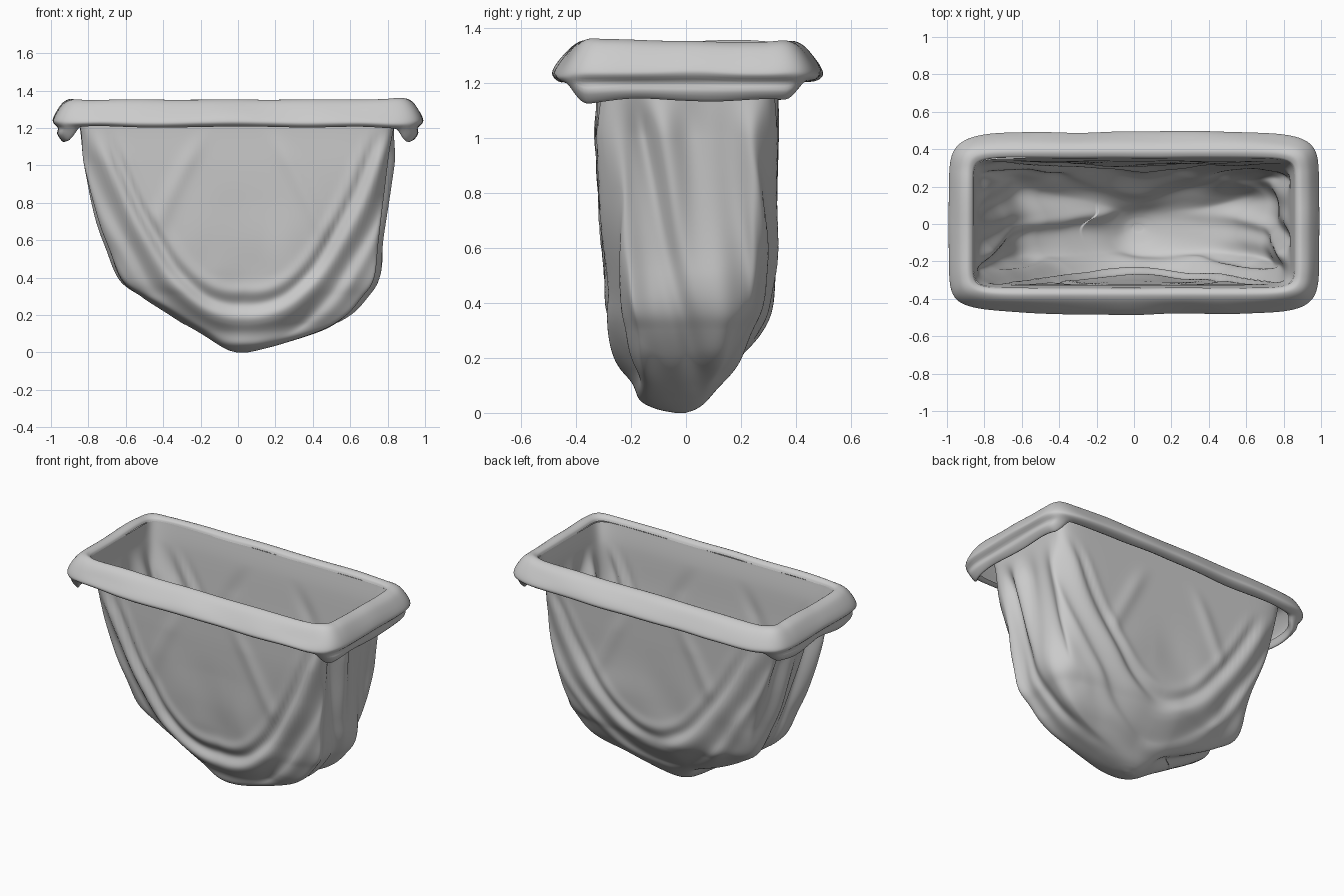
import bpy, bmesh, math
from mathutils import Vector, noise

if "Cube" in bpy.data.objects:
    bpy.data.objects.remove(bpy.data.objects["Cube"])

SEG = 280


def smooth(a, b, t):
    t = max(0.0, min(1.0, (t - a) / (b - a)))
    return t * t * (3 - 2 * t)


def bump(t, centre, width):
    return math.exp(-((t - centre) / width) ** 2)


def resample(rows, steps):
    # Catmull-Rom interpolation between key cross-sections
    out = []
    for i in range(len(rows) - 1):
        p = [rows[max(0, min(len(rows) - 1, i + k))] for k in (-1, 0, 1, 2)]
        for s in range(steps):
            t = s / steps
            out.append([0.5 * (2 * b + (c - a) * t + (2 * a - 5 * b + 4 * c - d) * t * t
                               + (3 * b - a - 3 * c + d) * t ** 3) for a, b, c, d in zip(*p)])
    return out + [list(rows[-1])]


def loft(name, rows, steps, deform, close=False):
    bm = bmesh.new()
    rings = []
    for z, x0, x1, y0, y1, n in resample(rows, steps):
        ring = []
        for i in range(SEG):
            a = 2 * math.pi * i / SEG
            c, s = math.cos(a), math.sin(a)
            # lower front corners are drawn in more than back corners
            m = 2 + (n - 2) * (1 - 0.4 * smooth(0.2, -0.5, s) * smooth(1.1, 0.6, z))
            r = (abs(c) ** m + abs(s) ** m) ** (-1 / m)
            p = Vector(((x0 + x1) / 2 + (x1 - x0) / 2 * r * c,
                        (y0 + y1) / 2 + (y1 - y0) / 2 * r * s, z))
            ring.append(bm.verts.new(deform(p, r * c, r * s)))
        rings.append(ring)
    for a, b in zip(rings, rings[1:]):
        for i in range(SEG):
            j = (i + 1) % SEG
            bm.faces.new((a[i], b[i], b[j], a[j]))
    if close:
        bm.faces.new(rings[-1][::-1])
    bmesh.ops.recalc_face_normals(bm, faces=bm.faces)
    me = bpy.data.meshes.new(name)
    bm.to_mesh(me)
    bm.free()
    for f in me.polygons:
        f.use_smooth = True
    ob = bpy.data.objects.new(name, me)
    bpy.context.collection.objects.link(ob)
    return ob


def drape(p, u, v):
    """Swag folds on front and back, slanting gathers at the ends."""
    x, y, z = p
    live = smooth(1.22, 1.0, z) * smooth(0.02, 0.16, z)
    face = smooth(0.6, 0.95, abs(v))
    end = smooth(0.6, 0.95, abs(u))
    side = 1 if v > 0 else -1
    low, power, size = (0.13, 2.3, 0.8) if v < 0 else (0.24, 1.9, 0.55)
    t = abs(x - 0.03) / 0.82
    slope = (1.2 - low) * power * t ** (power - 1) / 0.82
    # signed distance from the hanging curve
    s = (z - low - (1.2 - low) * t ** power) / math.sqrt(1 + slope * slope)
    wide = 1 - 0.35 * min(t, 1)
    s /= wide
    fold = (0.026 * bump(s, 0.05, 0.05) - 0.02 * bump(s, 0.13, 0.04)
            + 0.012 * bump(s, 0.2, 0.04) - 0.045 * smooth(0.02, -0.1, s)
            + 0.03 * bump(s, -0.14, 0.045))
    # short creases fanning down from the upper corners
    fan = 0.01 * bump(abs(x) + 0.5 * z, 0.78, 0.05) * smooth(0.12, 0.25, s)
    p.y += side * live * face * (size * fold + fan)
    # end gathers
    q = y + 0.22 * (z - 0.6)
    gather = (0.018 * math.sin(q * 21 + 1.2 * u) + 0.01 * math.sin(q * 37 - z * 5)
              - 0.035 * bump(q, -0.06, 0.04))
    p.x += (1 if u > 0 else -1) * live * end * gather
    # general softness
    w = noise.noise_vector(Vector((x * 4, y * 5, z * 3)))
    k = 0.022 * live * smooth(1.0, 0.4, z)
    p.x += k * w.x
    p.y += k * w.y
    # raised wrinkle in the floor
    if z < 0.15:
        p.z += 0.02 * bump(y, 0.02, 0.05) * bump(x, -0.2, 0.12)
    return p


def cuff_shape(p, u, v):
    """Uneven rolled hem, hanging lower at the two ends."""
    x, y, z = p
    sx = 1 if x > 0 else -1
    end = smooth(0.83, 0.9, abs(x)) * smooth(0.45, 0.35, abs(y))
    drop = smooth(1.235, 1.19, z)
    p.z -= end * drop * (0.095 + 0.01 * math.sin(14 * y + x))
    p.x -= sx * end * drop * 0.03
    w = noise.noise_vector(Vector((x * 3, y * 4, z * 5)))
    k = 0.016 * smooth(1.37, 1.25, z)
    p.y += k * w.y
    p.z += 0.014 * w.z * smooth(0.3, 0.9, abs(x)) + 0.005 * w.x
    corner = smooth(0.78, 0.92, abs(x)) * smooth(0.28, 0.4, abs(y))
    p.z += 0.012 * corner * smooth(1.2, 1.33, z)
    # crease running round the end flaps
    p.x -= sx * end * 0.02 * bump(p.z, 1.2, 0.02)
    return p


# z, x min, x max, y min, y max, squareness
RIM = (1.325, -.858, .858, -.342, .352, 14)
body_rows = [
    RIM,
    (1.20, -.845, .835, -.326, .337, 13),
    (1.00, -.80, .81, -.32, .328, 11),
    (0.80, -.755, .785, -.31, .32, 9),
    (0.60, -.70, .76, -.30, .312, 8),
    (0.40, -.62, .74, -.275, .298, 6.5),
    (0.30, -.50, .69, -.262, .265, 4.5),
    (0.20, -.35, .60, -.243, .215, 3.4),
    (0.12, -.22, .47, -.215, .15, 2.8),
    (0.05, -.12, .25, -.175, .085, 2.4),
    (0.015, -.06, .12, -.11, .04, 2.2),
    (0.00, -.01, .05, -.04, .00, 2),
]
cuff_rows = [
    RIM,
    (1.343, -.868, .868, -.352, .362, 13),
    (1.352, -.895, .895, -.378, .392, 11),
    (1.332, -.935, .935, -.412, .43, 9),
    (1.285, -.97, .97, -.45, .467, 8),
    (1.24, -.99, .99, -.478, .492, 7.5),
    (1.218, -.985, .985, -.475, .485, 7.5),
    (1.205, -.955, .955, -.45, .455, 7.5),
    (1.215, -.93, .93, -.425, .43, 8),
]
loft("bag_body", body_rows, 20, drape, close=True)
loft("folded_cuff", cuff_rows, 6, cuff_shape)
